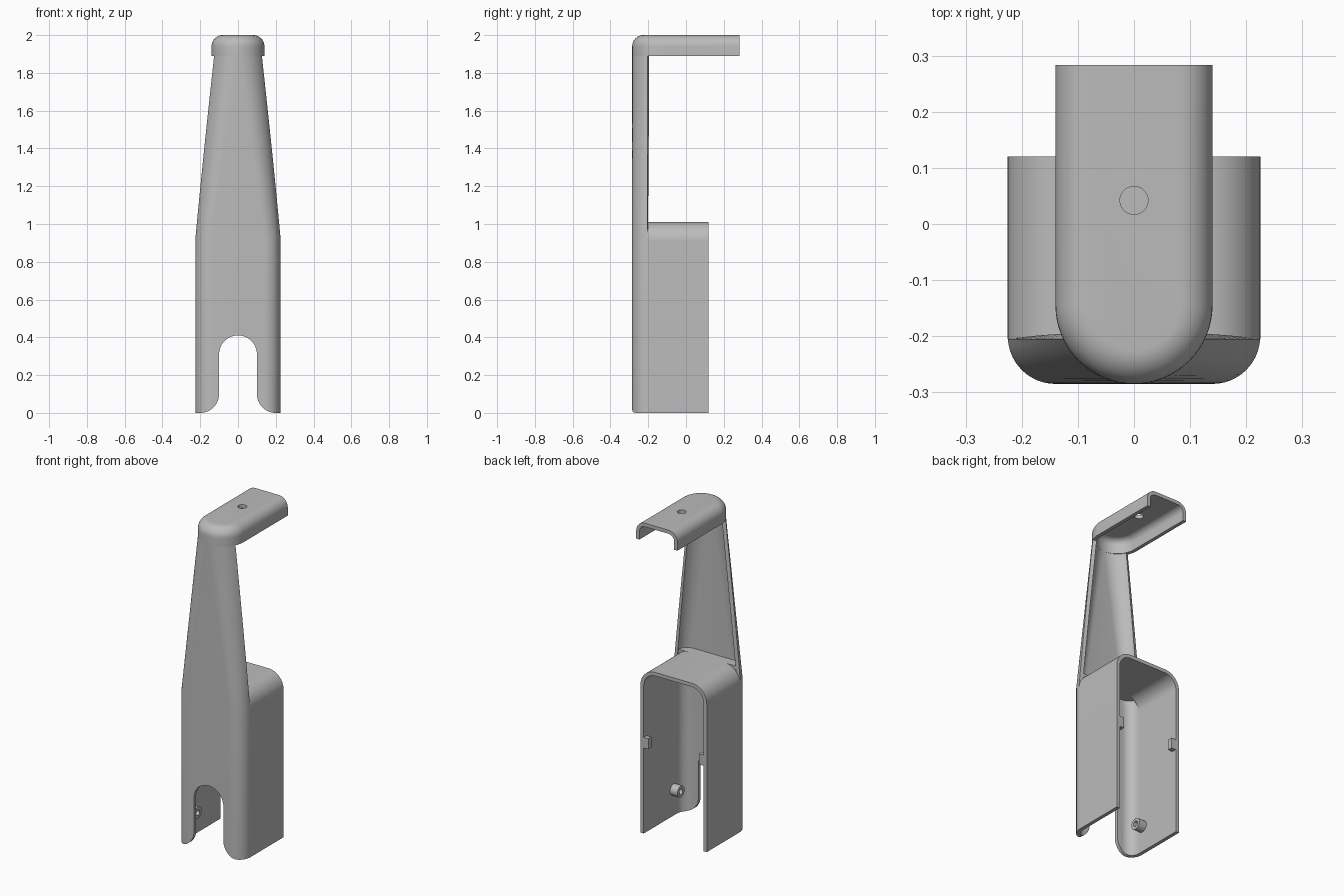
import bpy, bmesh
from math import sin, cos, pi, asin
from mathutils import Vector

if "Cube" in bpy.data.objects:
    bpy.data.objects.remove(bpy.data.objects["Cube"])

grey = bpy.data.materials.new("plain_grey")
grey.use_nodes = True
GREY = (0.5, 0.5, 0.5, 1)
grey.diffuse_color = GREY
grey.node_tree.nodes["Principled BSDF"].inputs["Base Color"].default_value = GREY

T = 0.022          # sheet thickness
FRONT, LIP, BACK = -0.285, -0.205, 0.12


def arc(cx, cy, r, a0, a1, n=12):
    return [(cx + r * cos(a0 + (a1 - a0) * i / n), cy + r * sin(a0 + (a1 - a0) * i / n))
            for i in range(n + 1)]


def finish(name, bm):
    mesh = bpy.data.meshes.new(name)
    bm.to_mesh(mesh)
    bm.free()
    ob = bpy.data.objects.new(name, mesh)
    bpy.context.collection.objects.link(ob)
    mesh.materials.append(grey)
    return ob


def activate(ob):
    bpy.ops.object.select_all(action='DESELECT')
    ob.select_set(True)
    bpy.context.view_layer.objects.active = ob


def smooth(ob):
    activate(ob)
    bpy.ops.object.shade_smooth_by_angle(angle=0.6)


def sheet(name, rows, inside, cap=False):
    """Loft rows of points into a skin and thicken it towards the inside point."""
    bm = bmesh.new()
    grid = [[bm.verts.new(p) for p in row] for row in rows]
    for a, b in zip(grid, grid[1:]):
        for i in range(len(a) - 1):
            bm.faces.new((a[i], a[i + 1], b[i + 1], b[i]))
    if cap:
        bm.faces.new(grid[-1])
    bmesh.ops.recalc_face_normals(bm, faces=bm.faces[:])
    bm.faces.ensure_lookup_table()
    f = bm.faces[0]
    if f.normal.dot(f.calc_center_median() - Vector(inside)) < 0:
        bmesh.ops.reverse_faces(bm, faces=bm.faces[:])
    ob = finish(name, bm)
    activate(ob)
    mod = ob.modifiers.new("thickness", 'SOLIDIFY')
    mod.thickness = T
    mod.offset = -1
    mod.use_even_offset = True
    bpy.ops.object.modifier_apply(modifier=mod.name)
    return ob


def prism(name, points, offset):
    """Extrude a closed outline along the offset."""
    bm = bmesh.new()
    face = bm.faces.new([bm.verts.new(p) for p in points])
    out = bmesh.ops.extrude_face_region(bm, geom=[face])
    verts = [v for v in out["geom"] if isinstance(v, bmesh.types.BMVert)]
    bmesh.ops.translate(bm, verts=verts, vec=offset)
    bmesh.ops.recalc_face_normals(bm, faces=bm.faces[:])
    return finish(name, bm)


def cut(ob, cutter):
    cutter.hide_render = True
    activate(ob)
    mod = ob.modifiers.new("cut", 'BOOLEAN')
    mod.operation = 'DIFFERENCE'
    mod.solver = 'EXACT'
    mod.object = cutter
    bpy.ops.object.modifier_apply(modifier=mod.name)
    bpy.data.objects.remove(cutter)


def section(z, inset=0):
    """Plan outline of the front panel, narrowing and rounding towards the top."""
    t = max(0, (z - 0.93) / (1.89 - 0.93))
    w = 0.225 - 0.085 * t - inset
    r = 0.085 + 0.055 * t - inset
    cy = FRONT + inset + r
    half = arc(w - r, cy, r, asin((LIP - cy) / r), -pi / 2)
    if w - r < 0.001:
        half[-1] = (0.0005, half[-1][1])
    return [(x, y, z) for x, y in half] + [(-x, y, z) for x, y in reversed(half)]


# Front panel with the arched opening between two rounded feet
levels = [0, 0.93] + [0.93 + 0.96 * i / 8 for i in range(1, 9)]
panel = sheet("front_panel", [section(z) for z in levels], (0, 0, 0.4))
side = [(0.2, -0.05)] + arc(0.2, 0.1, 0.1, 1.5 * pi, pi) + arc(0, 0.31, 0.1, 0, pi / 2, 16)
outline = side + [(-x, z) for x, z in reversed(side[:-1])]
cut(panel, prism("opening_cutter", [(x, -0.35, z) for x, z in outline], (0, 0.25, 0)))
smooth(panel)

# Box housing: side walls and rounded roof, open at back and bottom
half = [(0.225, 0)] + arc(0.125, 0.91, 0.1, 0, pi / 2)
arch = half + [(-x, z) for x, z in reversed(half)]
smooth(sheet("box_housing", [[(x, y, z) for x, z in arch] for y in (LIP, BACK)], (0, 0, 0.4)))

# Plate closing the roof against the front panel
prism("roof_front_plate", section(1.01 - T, 0.008), (0, 0, T))


# Top arm: rounded channel with a screw hole
def arm_row(d, z):
    pts = [(0.14 - d, 0.283)] + arc(0, -0.145, 0.14 - d, 0, -pi, 32) + [(d - 0.14, 0.283)]
    return [(x, y, z) for x, y in pts]


FILLET = 0.06
rows = [arm_row(0, 1.89)] + [
    arm_row(FILLET * (1 - cos(a)), 2 - FILLET + FILLET * sin(a))
    for a in (pi / 2 * i / 10 for i in range(11))]
arm = sheet("top_arm", rows, (0, 0, 1.9), cap=True)
ring = arc(0, 0.042, 0.025, 0, 2 * pi, 32)[:-1]
cut(arm, prism("hole_cutter", [(x, y, 1.93) for x, y in ring], (0, 0, 0.1)))
smooth(arm)

for s, label in ((1, "left"), (-1, "right")):
    # Hollow pin on the inner wall
    bm = bmesh.new()
    profile = [(0.035, 0.21), (0.035, 0.153), (0.017, 0.153), (0.017, 0.205)]
    loops = [[bm.verts.new((s * x, y, z)) for y, z in arc(-0.17, 0.16, r, 0, 2 * pi, 24)[:-1]]
             for r, x in profile]
    for a, b in zip(loops, loops[1:] + loops[:1]):
        for i in range(24):
            j = (i + 1) % 24
            bm.faces.new((a[i], a[j], b[j], b[i]))
    bmesh.ops.recalc_face_normals(bm, faces=bm.faces[:])
    smooth(finish(label + "_pin", bm))

    # Small catch at the back edge
    base = [(s * x, y, 0.525) for x, y in ((0.172, 0.09), (0.21, 0.09), (0.21, BACK), (0.172, BACK))]
    prism(label + "_catch", base, (0, 0, 0.065))
